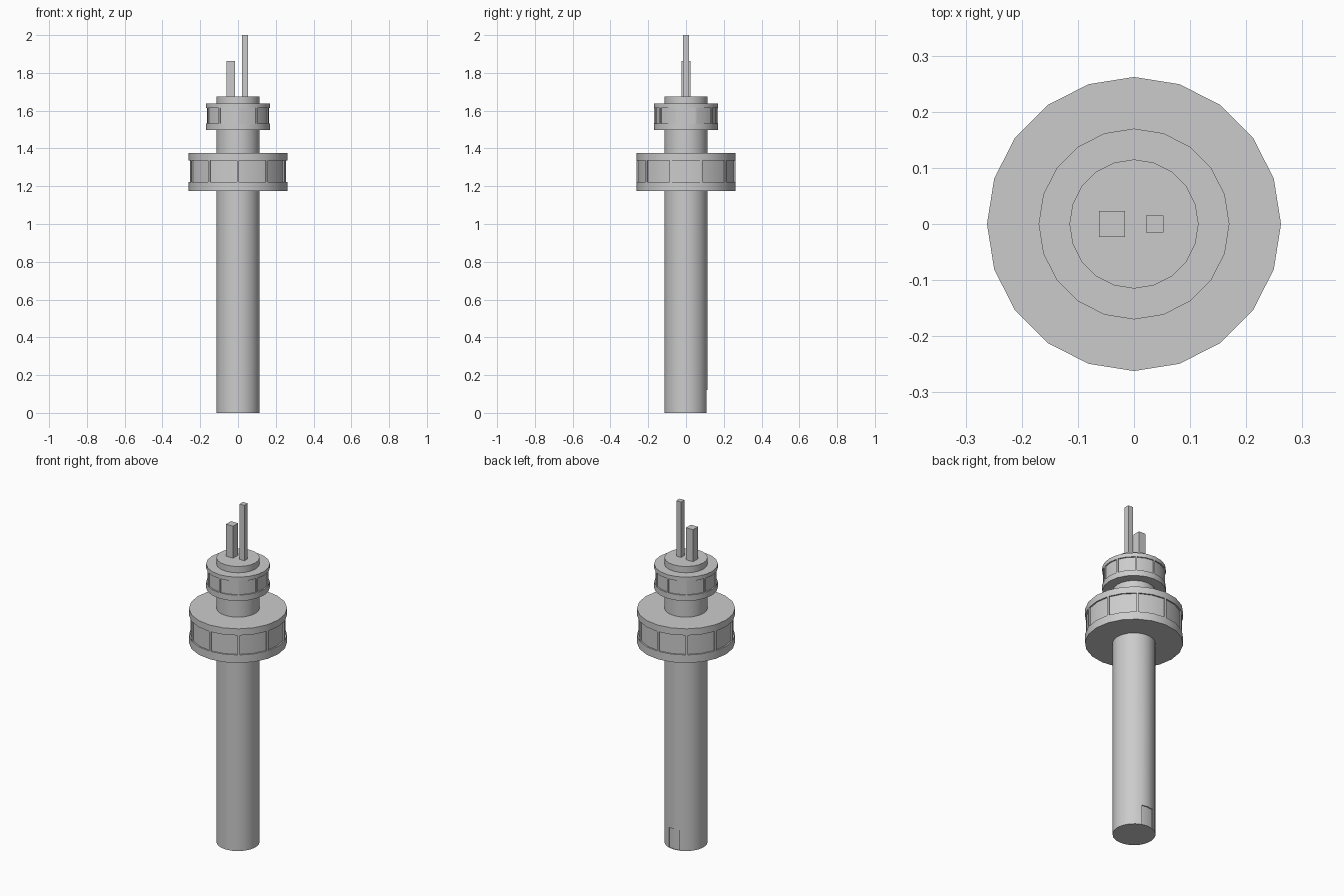
import bpy, bmesh, math

if "Cube" in bpy.data.objects:
    bpy.data.objects.remove(bpy.data.objects["Cube"])

SIDES = 20


def finish(bm, name):
    bmesh.ops.recalc_face_normals(bm, faces=bm.faces)
    mesh = bpy.data.meshes.new(name)
    bm.to_mesh(mesh)
    bm.free()
    obj = bpy.data.objects.new(name, mesh)
    bpy.context.collection.objects.link(obj)
    bpy.ops.object.select_all(action='DESELECT')
    obj.select_set(True)
    bpy.context.view_layer.objects.active = obj
    bpy.ops.object.shade_smooth_by_angle(angle=math.radians(28))
    return obj


def drum(radius, levels):
    """Capped cylinder cut at the given heights; returns bmesh and rows of side faces."""
    bm = bmesh.new()
    rings = [[bm.verts.new((radius * math.cos(math.tau * i / SIDES),
                            radius * math.sin(math.tau * i / SIDES), z))
              for i in range(SIDES)] for z in levels]
    rows = []
    for a, b in zip(rings, rings[1:]):
        rows.append([bm.faces.new((a[i], a[(i + 1) % SIDES], b[(i + 1) % SIDES], b[i]))
                     for i in range(SIDES)])
    bm.faces.new(rings[0][::-1])
    bm.faces.new(rings[-1])
    bm.normal_update()
    return bm, rows


def recess(bm, faces, border, depth):
    if border:
        bmesh.ops.inset_region(bm, faces=faces, thickness=border, use_even_offset=True)
        bm.normal_update()
    bmesh.ops.inset_region(bm, faces=faces, thickness=0.0, depth=-depth, use_even_offset=True)
    bm.normal_update()


def deck(name, radius, levels, border, depth):
    """Round deck with ten recessed windows, each two facets wide."""
    bm, rows = drum(radius, levels)
    band = rows[1]
    for k in range(SIDES // 2):
        i = 2 * k + 1
        recess(bm, [band[i], band[(i + 1) % SIDES]], border, depth)
    return finish(bm, name)


def mast(name, x, size, z0, z1):
    bm = bmesh.new()
    bmesh.ops.create_cube(bm, size=1)
    for v in bm.verts:
        v.co = (x + v.co.x * size, v.co.y * size, z0 if v.co.z < 0 else z1)
    return finish(bm, name)


# Tower shaft with a doorway recessed at the back
bm, rows = drum(0.115, [0, 0.12, 1.674])
recess(bm, [rows[0][4], rows[0][5]], 0, 0.006)
finish(bm, "tower_shaft")

# Observation decks
deck("lower_deck", 0.262, [1.175, 1.216, 1.343, 1.376], 0.006, 0.008)
deck("upper_deck", 0.170, [1.497, 1.526, 1.618, 1.637], 0.005, 0.007)

# Rooftop masts
mast("short_mast", -0.039, 0.046, 1.672, 1.862)
mast("tall_mast", 0.037, 0.031, 1.672, 2.0)
